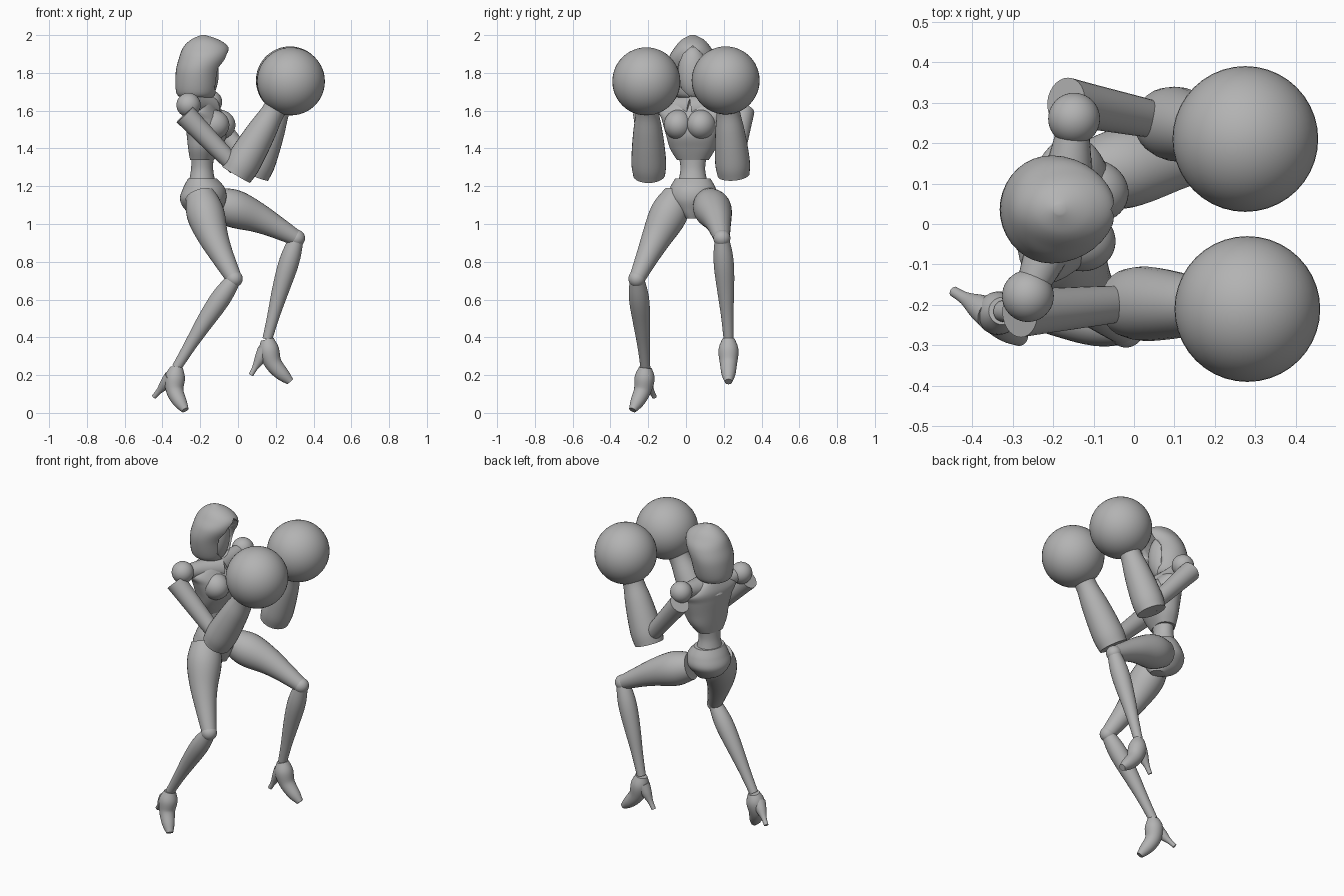
import bpy, bmesh, math
from mathutils import Vector

cube = bpy.data.objects.get("Cube")
if cube:
    bpy.data.objects.remove(cube, do_unlink=True)

COLOUR = (.45, .45, .45, 1)
grey = bpy.data.materials.new("plain grey")
grey.use_nodes = True
grey.diffuse_color = COLOUR
grey.node_tree.nodes["Principled BSDF"].inputs["Base Color"].default_value = COLOUR

UP = Vector((0, 0, 1))
ACROSS = Vector((0, 1, 0))
TWIST = math.radians(-15)                                    # chest turned to its right
FRONT = Vector((math.cos(TWIST), math.sin(TWIST), 0))
SIDE = UP.cross(FRONT)


def select(ob):
    bpy.ops.object.select_all(action='DESELECT')
    ob.select_set(True)
    bpy.context.view_layer.objects.active = ob


def finish(name, bm):
    bmesh.ops.recalc_face_normals(bm, faces=bm.faces)
    mesh = bpy.data.meshes.new(name)
    bm.to_mesh(mesh)
    bm.free()
    mesh.materials.append(grey)
    ob = bpy.data.objects.new(name, mesh)
    bpy.context.collection.objects.link(ob)
    select(ob)
    bpy.ops.object.shade_smooth_by_angle(angle=math.radians(40))
    return ob


def spline(keys, t):
    """Point at t (from start to end) on a smooth curve through the keys."""
    last = len(keys) - 1
    i = min(int(t * last), last - 1)
    f = t * last - i
    a, b, c, d = (Vector(keys[max(0, min(last, i + k))]) for k in (-1, 0, 1, 2))
    return b + f / 2 * (c - a + f * (2 * a - 5 * b + 4 * c - d + f * (3 * b - a - 3 * c + d)))


def boxed(value, power):
    return math.copysign(abs(value) ** power, value)


def loft(name, path, radii, side=ACROSS, level=False, count=20, segs=28, power=1):
    """Rings along a path; radii are (across, fore-and-aft), a power below one squares them."""
    bm, rings = bmesh.new(), []
    for i in range(count + 1):
        t = i / count
        centre, (wide, deep) = spline(path, t), spline(radii, t)
        ahead = spline(path, min(t + .01, 1)) - spline(path, max(t - .01, 0))
        axis = UP if level else ahead.normalized()
        u = (side - axis * side.dot(axis)).normalized()
        v = axis.cross(u)
        angles = [math.tau * k / segs for k in range(segs)]
        rings.append([bm.verts.new(centre + u * wide * boxed(math.cos(a), power)
                                   + v * deep * boxed(math.sin(a), power)) for a in angles])
    for p, q in zip(rings, rings[1:]):
        for k in range(segs):
            bm.faces.new((p[k], p[k - 1], q[k - 1], q[k]))
    bm.faces.new(rings[0])
    bm.faces.new(rings[-1])
    return finish(name, bm)


def limb(name, path, *radii, side=ACROSS):
    return loft(name, path, [(r, r) for r in radii], side)


def trunk(name, rows, side=SIDE, power=1):
    """Level rings; each row is x, z, half width, half depth."""
    return loft(name, [(x, .036, z) for x, z, w, d in rows], [(w, d) for x, z, w, d in rows],
                side, level=True, count=6 * len(rows), segs=36, power=power)


def ball(name, centre, *radii, turn=0):
    bm = bmesh.new()
    bmesh.ops.create_uvsphere(bm, u_segments=40, v_segments=24, radius=1)
    bmesh.ops.scale(bm, vec=radii * 3 if len(radii) == 1 else radii, verts=bm.verts)
    ob = finish(name, bm)
    ob.location = centre
    ob.rotation_euler.z = turn
    return ob


# Hood with a pointed opening cut into its front
hood = trunk("hood", [(-.215, 1.66, .06, .06), (-.22, 1.69, .105, .105), (-.21, 1.8, .132, .12),
                      (-.182, 1.88, .126, .13), (-.17, 1.935, .095, .12),
                      (-.175, 1.975, .06, .075), (-.185, 2, .012, .012)], side=ACROSS)
half = [(.05, 1.9), (.08, 1.83), (.06, 1.72)]
outline = [(0, 1.945), *half, (0, 1.66), *((-y, z) for y, z in reversed(half))]
bm = bmesh.new()
face = bm.faces.new([bm.verts.new((-.16, .036 + y, z)) for y, z in outline])
front = bmesh.ops.extrude_face_region(bm, geom=[face])["geom"]
bmesh.ops.translate(bm, vec=(.3, 0, 0), verts=[g for g in front if isinstance(g, bmesh.types.BMVert)])
cutter = finish("hood_cutter", bm)
cutter.hide_render = True
cut = hood.modifiers.new("opening", 'BOOLEAN')
cut.object, cut.operation, cut.solver = cutter, 'DIFFERENCE', 'EXACT'
select(hood)
bpy.ops.object.modifier_apply(modifier=cut.name)
bpy.data.objects.remove(cutter, do_unlink=True)
ball("face_mask", (-.17, .036, 1.8), .068, .078, .14)

# Torso
limb("neck", [(-.2, .036, 1.58), (-.19, .036, 1.72)], .08, .055, .05)
trunk("chest", [(-.19, 1.34, .085, .06), (-.178, 1.4, .122, .08), (-.165, 1.47, .142, .1),
                (-.17, 1.55, .165, .102), (-.188, 1.61, .178, .085), (-.195, 1.675, .06, .055)],
      power=.85)
trunk("waist", [(-.19, 1.2, .085, .075), (-.19, 1.29, .066, .058), (-.187, 1.38, .08, .06)])
trunk("pelvis", [(-.15, 1.03, .035, .045), (-.18, 1.07, .08, .095), (-.185, 1.13, .13, .122),
                 (-.18, 1.19, .122, .11), (-.188, 1.24, .095, .075)])

# Joint positions for each side of the body
pose = {
    "right": dict(sign=-1, hip=(-.2, -.04, 1.15), thigh=(-.13, -.155, .93), knee=(-.02, -.26, .71),
                  calf=(-.18, -.235, .475), ankle=(-.325, -.215, .24), arch=(-.335, -.23, .12),
                  toe=(-.28, -.283, .015), heel=(-.445, -.167, .085),
                  shoulder=(-.262, -.178, 1.63), elbow=(-.01, -.195, 1.26), glove=(.28, -.21, 1.755)),
    "left": dict(sign=1, hip=(-.12, .118, 1.115), thigh=(.1, .163, 1.035), knee=(.31, .19, .925),
                 calf=(.225, .21, .65), ankle=(.155, .225, .39), arch=(.185, .225, .265),
                 toe=(.277, .225, .165), heel=(.068, .225, .2),
                 shoulder=(-.148, .26, 1.645), elbow=(.08, .252, 1.26), glove=(.275, .21, 1.76)),
}
for label, joints in pose.items():
    sign = joints.pop("sign")
    p = {joint: Vector(co) for joint, co in joints.items()}
    part = (label + "_{}").format

    # Leg and high-heeled shoe
    limb(part("thigh"), [p["hip"], p["thigh"], p["knee"]], .08, .1, .08, .057, .042)
    ball(part("knee"), p["knee"], .045)
    limb(part("shin"), [p["knee"], p["calf"], p["ankle"]], .038, .053, .045, .032, .026)
    limb(part("shoe"), [p["ankle"], p["arch"], p["toe"]], .034, .053, .046, .037, .02)
    heel_top = p["ankle"].lerp(p["arch"], .45) - Vector((.025, 0, 0))
    limb(part("heel"), [heel_top, p["heel"]], .04, .032, .016, .013)

    # Arm with flared sleeve, gauntlet and round glove
    ball(part("shoulder"), p["shoulder"], .064)
    sleeve_top = p["shoulder"] + Vector((-.02, .042 * sign, -.05))
    limb(part("sleeve"), [sleeve_top, p["elbow"] + UP * .04], .06, .055, .049, .043)
    limb(part("gauntlet"), [p["elbow"], p["elbow"].lerp(p["glove"], .78)],
         .085, .092, .087, .076, .062, .066)
    ball(part("glove"), p["glove"], .18)

    # Bust and the yoke bridging chest to shoulder
    centre = Vector((-.17, .036, 1.525))
    ball(part("bust"), centre + SIDE * sign * .062 + FRONT * .055, .088, .078, .08, turn=TWIST)
    limb(part("yoke"), [centre + UP * .08, p["shoulder"]], .08, .055, .035, side=UP)
